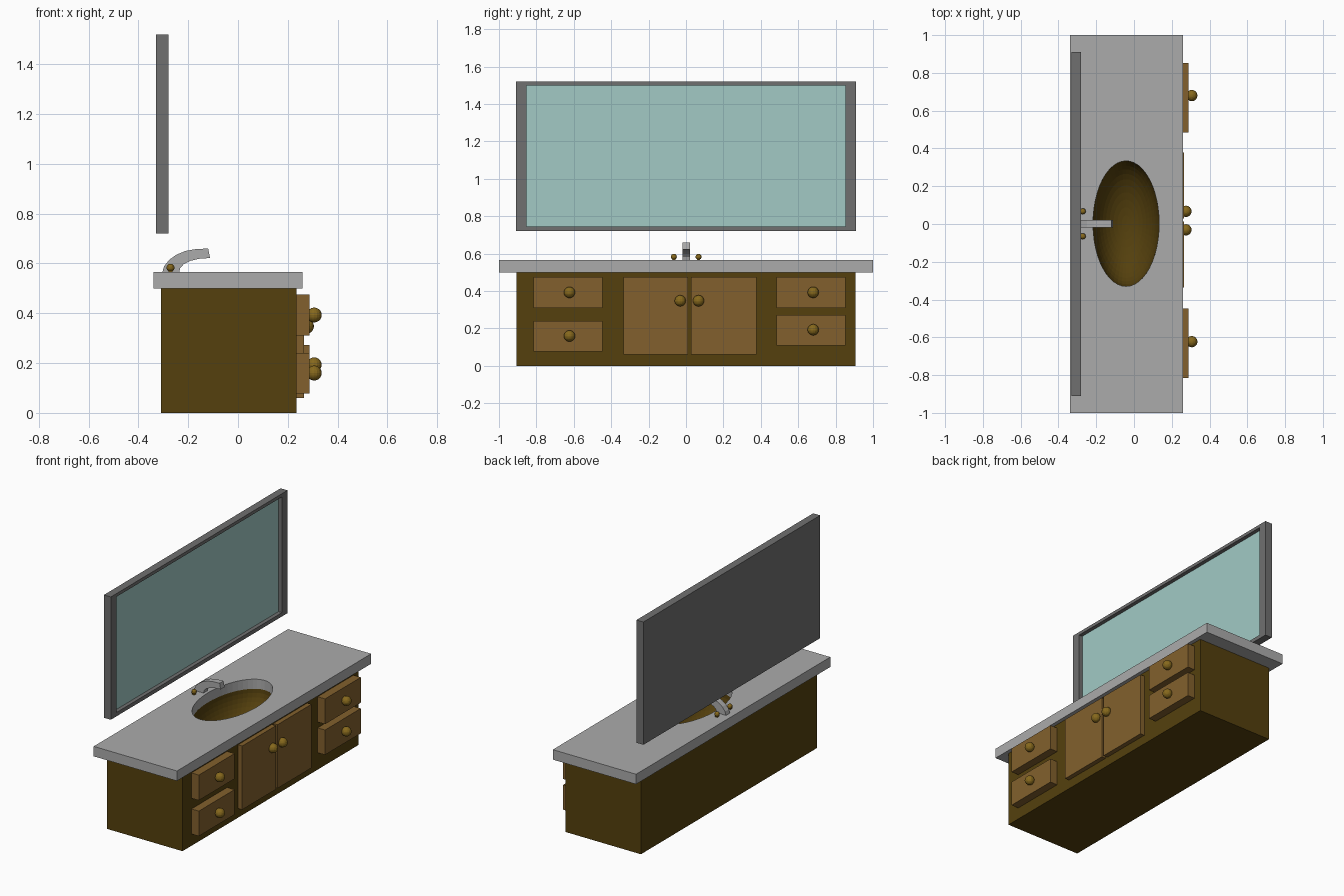
import bpy, bmesh, math

if "Cube" in bpy.data.objects:
    bpy.data.objects.remove(bpy.data.objects["Cube"])


def material(name, rgb):
    m = bpy.data.materials.new(name)
    m.diffuse_color = (*rgb, 1)
    m.use_nodes = True
    m.node_tree.nodes["Principled BSDF"].inputs["Base Color"].default_value = m.diffuse_color
    return m


dark_wood = material("dark wood", (0.089, 0.051, 0.004))
light_wood = material("light wood", (0.225, 0.118, 0.026))
brass = material("brass", (0.24, 0.14, 0.012))
stone = material("grey stone", (0.41, 0.41, 0.41))
frame_grey = material("frame grey", (0.16, 0.16, 0.16))
glass = material("mirror glass", (0.36, 0.59, 0.56))


def finish(bm, name, *mats):
    bmesh.ops.recalc_face_normals(bm, faces=bm.faces)
    me = bpy.data.meshes.new(name)
    bm.to_mesh(me)
    bm.free()
    for m in mats:
        me.materials.append(m)
    ob = bpy.data.objects.new(name, me)
    bpy.context.collection.objects.link(ob)
    return ob


def box_mesh(x, y, z):
    bm = bmesh.new()
    bmesh.ops.create_cube(bm, size=1)
    for v in bm.verts:
        v.co = [r[0] if c < 0 else r[1] for c, r in zip(v.co, (x, y, z))]
    return bm


def box(name, x, y, z, mat):
    return finish(box_mesh(x, y, z), name, mat)


def ball(name, center, radii, mat, seg=16, rings=10):
    bm = bmesh.new()
    bmesh.ops.create_uvsphere(bm, u_segments=seg, v_segments=rings, radius=1)
    for v in bm.verts:
        v.co = [c + r * p for c, r, p in zip(center, radii, v.co)]
    return finish(bm, name, mat)


def cut(ob, cutter):
    mod = ob.modifiers.new("cut", 'BOOLEAN')
    mod.operation = 'DIFFERENCE'
    mod.solver = 'EXACT'
    mod.object = cutter
    bpy.context.view_layer.objects.active = ob
    bpy.ops.object.modifier_apply(modifier=mod.name)
    bpy.data.objects.remove(cutter)


# Cabinet with a hollowed basin
BX, BY, RX, RY = -0.042, 0.002, 0.175, 0.332
cabinet = box("cabinet", (-0.31, 0.235), (-0.907, 0.907), (0, 0.502), dark_wood)
cut(cabinet, ball("basin_cutter", (BX, BY, 0.503), (RX, RY, 0.2), dark_wood, 48, 24))

# Countertop with an oval opening
counter = box("countertop", (-0.34, 0.26), (-1, 1), (0.5, 0.565), stone)
bm = bmesh.new()
bmesh.ops.create_cone(bm, cap_ends=True, segments=48, radius1=1, radius2=1, depth=0.4)
for v in bm.verts:
    v.co = (BX + RX * v.co.x, BY + RY * v.co.y, 0.53 + v.co.z)
cut(counter, finish(bm, "opening_cutter", stone))

# Drawers: y range, z range, knob height
for y0, y1, ky, z0, z1, kz in ((-0.815, -0.447, -0.623, 0.31, 0.475, 0.393),
                               (-0.815, -0.447, -0.623, 0.077, 0.24, 0.16),
                               (0.485, 0.853, 0.68, 0.31, 0.475, 0.393),
                               (0.485, 0.853, 0.68, 0.11, 0.272, 0.193)):
    box("drawer", (0.23, 0.288), (y0, y1), (z0, z1), light_wood)
    ball("drawer_knob", (0.306, ky, kz), (0.03,) * 3, brass)

# Cupboard doors
for y0, y1, ky in ((-0.335, 0.012, -0.031), (0.028, 0.378, 0.067)):
    box("door", (0.23, 0.265), (y0, y1), (0.06, 0.475), light_wood)
    ball("door_knob", (0.275, ky, 0.348), (0.03,) * 3, brass)

# Wall mirror: one slab with a sunken glass face
bm = box_mesh((-0.33, -0.28), (-0.91, 0.91), (0.72, 1.52))
bm.normal_update()
front = max(bm.faces, key=lambda f: f.calc_center_median().x)
bmesh.ops.inset_region(bm, faces=[front], thickness=0.02)
for v in front.verts:
    v.co.y = math.copysign(0.853, v.co.y)
    v.co.z = 0.745 if v.co.z < 1.1 else 1.499
ret = bmesh.ops.extrude_discrete_faces(bm, faces=[front])
pane = ret["faces"][0]
for v in pane.verts:
    v.co.x -= 0.025
pane.material_index = 1
finish(bm, "wall_mirror", frame_grey, glass)

# Curved spout: side profile given thickness
profile = [(-0.305, 0.56), (-0.297, 0.588), (-0.277, 0.614), (-0.248, 0.635),
           (-0.212, 0.65), (-0.168, 0.658), (-0.12, 0.66), (-0.112, 0.622),
           (-0.155, 0.619), (-0.19, 0.611), (-0.217, 0.598), (-0.232, 0.582), (-0.237, 0.56)]
bm = bmesh.new()
rows = [[bm.verts.new((x, y, z)) for x, z in profile] for y in (-0.018, 0.022)]
n = len(profile)
for row in rows:
    bm.faces.new(row)
for i in range(n):
    j = (i + 1) % n
    bm.faces.new((rows[0][i], rows[0][j], rows[1][j], rows[1][i]))
finish(bm, "spout", stone)

# Tap handles: short stem and ball
for y in (-0.065, 0.067):
    box("tap_stem", (-0.279, -0.263), (y - 0.008, y + 0.008), (0.56, 0.58), brass)
    ball("tap_handle", (-0.271, y, 0.583), (0.016,) * 3, brass, 12, 8)
